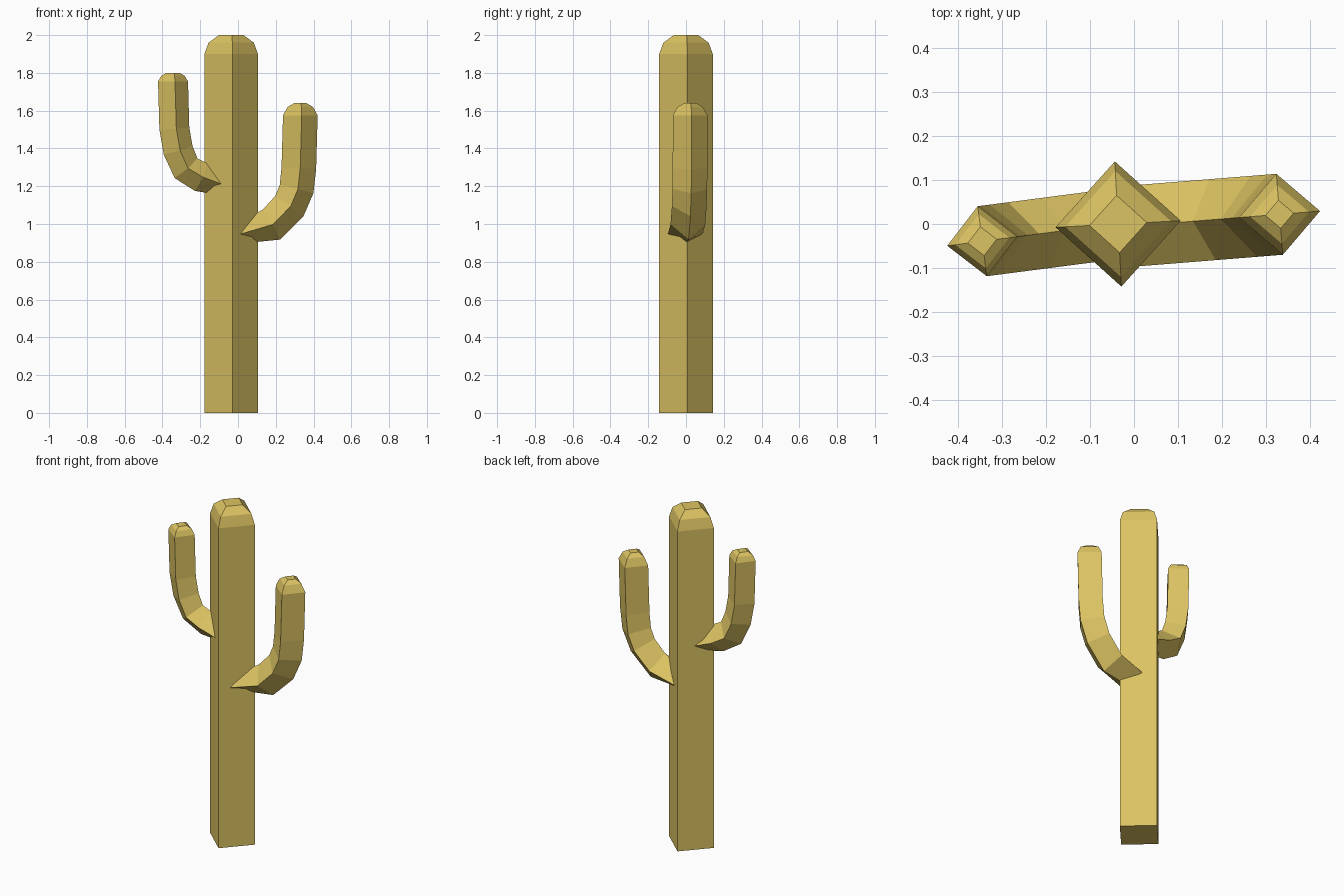
import bpy, bmesh, math
from mathutils import Vector

if "Cube" in bpy.data.objects:
    bpy.data.objects.remove(bpy.data.objects["Cube"])

mat = bpy.data.materials.new("mustard_tan")
mat.diffuse_color = (0.72, 0.55, 0.125, 1)
mat.use_nodes = True
mat.node_tree.nodes["Principled BSDF"].inputs["Base Color"].default_value = mat.diffuse_color


def diamond_tube(name, rings, side):
    """Skin four-sided rings: (centre, in-plane vector, lateral radius)."""
    bm = bmesh.new()
    loops = []
    for c, n, r in rings:
        s = side * r
        loops.append([bm.verts.new(c + o) for o in (n, s, -n, -s)])
    for a, b in zip(loops, loops[1:]):
        for i in range(4):
            j = (i + 1) % 4
            bm.faces.new((a[i], a[j], b[j], b[i]))
    bm.faces.new(loops[0])
    bm.faces.new(loops[-1])
    bmesh.ops.recalc_face_normals(bm, faces=bm.faces)
    me = bpy.data.meshes.new(name)
    bm.to_mesh(me)
    bm.free()
    me.materials.append(mat)
    ob = bpy.data.objects.new(name, me)
    bpy.context.collection.objects.link(ob)


def arm(name, path, r, end_r, cap, tip_y, slope):
    """Path of (x, z) from inside the trunk to the cap; cap of (z, radius)."""
    tip_x = path[-1][0]
    ang = math.atan(slope)
    u = Vector((math.cos(ang), math.sin(ang), 0))
    side = Vector((-u.y, u.x, 0))
    rings = []
    for i, (x, z) in enumerate(path):
        c = Vector((x, tip_y + (x - tip_x) * slope, z))
        a, b = path[max(i - 1, 0)], path[min(i + 1, len(path) - 1)]
        if i == 0:                      # flattened root hidden in the trunk
            n = Vector((0, 0, end_r))
        elif i == len(path) - 1:
            n = u * r
        else:
            t = Vector((b[0] - a[0], b[1] - a[1])).normalized()
            n = (u * -t.y + Vector((0, 0, t.x))) * r
            if n.dot(rings[-1][1]) < 0:
                n = -n
        if i and n.dot(rings[-1][1]) < 0:
            n = -n
        rings.append((c, n, r))
    c, n, _ = rings[-1]
    for z, rad in cap:
        rings.append((Vector((c.x, c.y, z)), n.normalized() * rad, rad))
    diamond_tube(name, rings, side)


# trunk with rounded top
a = math.radians(3)
u, v = Vector((math.cos(a), math.sin(a), 0)), Vector((-math.sin(a), math.cos(a), 0))
diamond_tube("trunk", [(Vector((-0.036, 0, z)), u * r, r) for z, r in
                       ((0, 0.142), (1.9, 0.142), (1.96, 0.12), (2.0, 0.065))], v)

# curved arms
arm("right_arm", [(0.0, 0.945), (0.178, 0.998), (0.272, 1.095), (0.31, 1.185),
                  (0.322, 1.295), (0.33, 1.575)],
    0.092, 0.05, ((1.62, 0.067), (1.64, 0.032)), 0.022, 0.08)
arm("left_arm", [(-0.04, 1.19), (-0.195, 1.248), (-0.275, 1.295), (-0.317, 1.39),
                 (-0.337, 1.505), (-0.344, 1.755)],
    0.08, 0.045, ((1.785, 0.062), (1.8, 0.033)), -0.039, 0.13)
